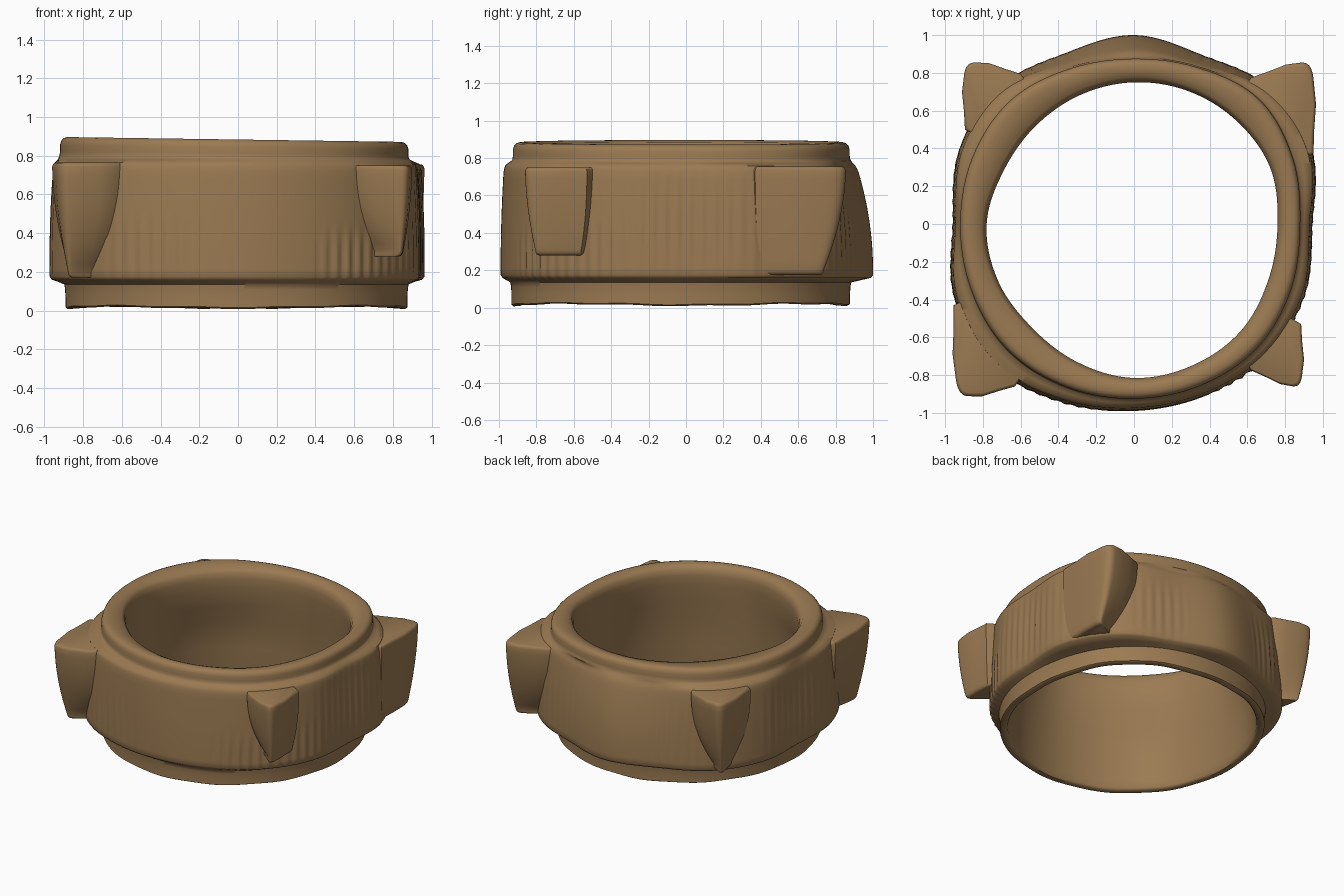
import bpy, bmesh, math
from mathutils import Vector

if "Cube" in bpy.data.objects:
    bpy.data.objects.remove(bpy.data.objects["Cube"])

bronze = bpy.data.materials.new("antique bronze")
bronze.diffuse_color = (0.325, 0.195, 0.085, 1)
bronze.use_nodes = True
bronze.node_tree.nodes["Principled BSDF"].inputs["Base Color"].default_value = bronze.diffuse_color

# Radii every 22.5 degrees, counter-clockwise from +x
BODY = [.945, 1.02, 1.02, .965, 1.0, .975, 1.02, 1.005, .96, 1.03, 1.06, 1.02, .99, .985, .995, .98]
HOLE = [.76, .78, .77, .76, .75, .74, .735, .745, .78, .78, .77, .79, .815, .81, .80, .77]
RIM = [.88, .91, .935, .895, .875, .89, .925, .925, .92, .93, .945, .935, .925, .925, .925, .90]
N = 400


def radius(table, a):
    """Periodic smooth interpolation of a radius table."""
    n = len(table)
    u = (a / (2 * math.pi)) % 1 * n
    i = int(u)
    t = u - i
    p0, p1, p2, p3 = (table[(i + k) % n] for k in (-1, 0, 1, 2))
    return 0.5 * (2 * p1 + (p2 - p0) * t + (2 * p0 - 5 * p1 + 4 * p2 - p3) * t * t
                  + (3 * p1 - p0 - 3 * p2 + p3) * t ** 3)


def ang(a, deg):
    return (math.degrees(a) - deg + 180) % 360 - 180


def ripple(a, z):
    """Shallow vertical flutes in a few zones of the wall."""
    r = 0
    for centre, width, z0, height, amp in ((0, 25, .45, .3, .005), (-52, 16, .27, .16, .007),
                                           (-115, 18, .32, .2, .005), (30, 12, .4, .3, .004),
                                           (-30, 12, .3, .2, .005), (180, 26, .42, .3, .005),
                                           (60, 14, .4, .25, .004), (120, 14, .4, .25, .004)):
        w = max(0, 1 - (ang(a, centre) / width) ** 2) * max(0, 1 - ((z - z0) / height) ** 2)
        r += amp * w * math.sin(a * 90)
    return r


def body_r(a, z):
    back = max(0, math.cos(a - math.pi / 2)) ** 6
    t = max(0, (z - .2) / .56)
    return radius(BODY, a) - (.018 + .07 * back) * t ** 2 + ripple(a, z)


def rim_r(a, z):
    return radius(RIM, a)


def shoulder_r(a, z):
    return .45 * body_r(a, z) + .55 * rim_r(a, z)


def foot_r(a, z):
    return .883 + .02 * (1 - math.cos(4 * a)) / 2 + .022 * math.sin(a) ** 2 \
        - .008 * math.cos(a) - .028 * math.sin(a)


def neck_r(a, z):
    return .5 * body_r(a, z) + .5 * foot_r(a, z)


def hole_r(a, z):
    return radius(HOLE, a)


def skin(bm, rings, closed):
    """Bridge successive rings of vertices with quads."""
    count = len(rings)
    for i in range(count if closed else count - 1):
        a, b = rings[i], rings[(i + 1) % count]
        for j in range(len(a)):
            k = (j + 1) % len(a)
            bm.faces.new((a[j], a[k], b[k], b[j]))


def finish(bm, name, angle):
    bmesh.ops.recalc_face_normals(bm, faces=bm.faces)
    me = bpy.data.meshes.new(name)
    bm.to_mesh(me)
    bm.free()
    me.materials.append(bronze)
    ob = bpy.data.objects.new(name, me)
    bpy.context.collection.objects.link(ob)
    bpy.ops.object.select_all(action='DESELECT')
    ob.select_set(True)
    bpy.context.view_layer.objects.active = ob
    bpy.ops.object.shade_smooth_by_angle(angle=math.radians(angle))
    return ob


# Ring: profile runs up the outside, over the rim and down the bore
profile = [(.015, foot_r, -.012), (.022, foot_r, 0), (.07, foot_r, 0), (.11, foot_r, .002),
           (.135, foot_r, .006), (.148, neck_r, 0), (.16, body_r, -.01), (.175, body_r, 0)]
profile += [(.175 + .55 * i / 14, body_r, 0) for i in range(1, 15)]
profile += [(.745, body_r, -.003), (.762, body_r, -.008), (.777, shoulder_r, 0), (.787, rim_r, .007),
            (.797, rim_r, .002), (.815, rim_r, 0), (.845, rim_r, 0), (.865, rim_r, -.006),
            (.878, rim_r, -.018), (.884, rim_r, -.035), (.884, rim_r, -.06),
            (.874, hole_r, .028), (.85, hole_r, .009), (.81, hole_r, 0), (.74, hole_r, .004),
            (.6, hole_r, .018), (.45, foot_r, -.085), (.25, foot_r, -.07),
            (.08, foot_r, -.06), (.03, foot_r, -.055), (.017, foot_r, -.045)]
bm = bmesh.new()
rings = []
for z, fn, off in profile:
    ring = []
    for j in range(N):
        a = 2 * math.pi * j / N
        r = fn(a, z) + off
        x, y = r * math.cos(a), r * math.sin(a)
        zz = z - .014 * x * max(0, (z - .7) / .18)
        if z < .1:  # uneven lower edge
            zz += (.006 * math.sin(4 * a + 1.57 + math.pi) + .003 * math.sin(13 * a)) * (1 - z / .1)
        ring.append(bm.verts.new((x, y, zz)))
    rings.append(ring)
skin(bm, rings, True)
finish(bm, "ring_body", 50)


# Corner lugs: shield-shaped blocks; the side leg narrows less than the front or back leg
def lug(name, a, d, c, cb, z_top, z_low, ka, kd):
    a, d, c, cb = Vector(a), Vector(d), Vector(c), Vector(cb)
    root, root_a = cb.normalized() * .98, cb.normalized() * 1.04

    def section(t):
        corner = c.lerp(cb, t ** 1.8)
        pa, pd = a.lerp(root_a, ka * t ** 2.2), d.lerp(root, kd * t ** 2.2)
        out = corner.normalized() * .036 * (1 - .7 * t)
        ma, md = pa.lerp(corner, .5) + out, pd.lerp(corner, .5) + out * .7
        ca, cd = corner.lerp(pa, .22) + out * .35, corner.lerp(pd, .2) + out * .3
        pts = [pa * .9, pa, pa.lerp(ma, .5) - out * .1, ma]
        for i in range(7):  # rounded outer edge
            s = i / 6
            pts.append(ca * (1 - s) ** 2 + corner * 2 * s * (1 - s) + cd * s * s)
        return pts + [md, pd.lerp(md, .5) - out * .1, pd, pd * .9]

    bm = bmesh.new()
    rings = []
    steps = [(0, z_top, .93), (0, z_top - .003, .96), (0, z_top - .01, .985), (0, z_top - .022, 1)]
    for i in range(1, 13):
        t = i / 12
        steps.append((t, z_top - .022 + (z_low + .03 - z_top + .022) * t, 1))
    steps += [(1, z_low + .015, .98), (1, z_low + .004, .94), (1, z_low, .88)]
    for t, z, s in steps:
        mid = root * .95
        rings.append([bm.verts.new((*(mid + (p - mid) * s), z)) for p in section(t)])
    skin(bm, rings, False)
    bm.faces.new(rings[0])
    bm.faces.new(rings[-1])
    finish(bm, name, 40)


lug("lug_front_left", (-.63, -.86), (-.955, -.43), (-.93, -.915), (-.885, -.82), .765, .17, .85, .5)
lug("lug_front_right", (.62, -.775), (.885, -.53), (.88, -.87), (.85, -.82), .75, .28, .9, .2)
lug("lug_back_right", (.62, .775), (.95, .37), (.94, .865), (.93, .75), .755, .175, .85, .1)
lug("lug_back_left", (-.6, .795), (-.895, .5), (-.89, .86), (-.845, .78), .76, .19, .85, .5)
